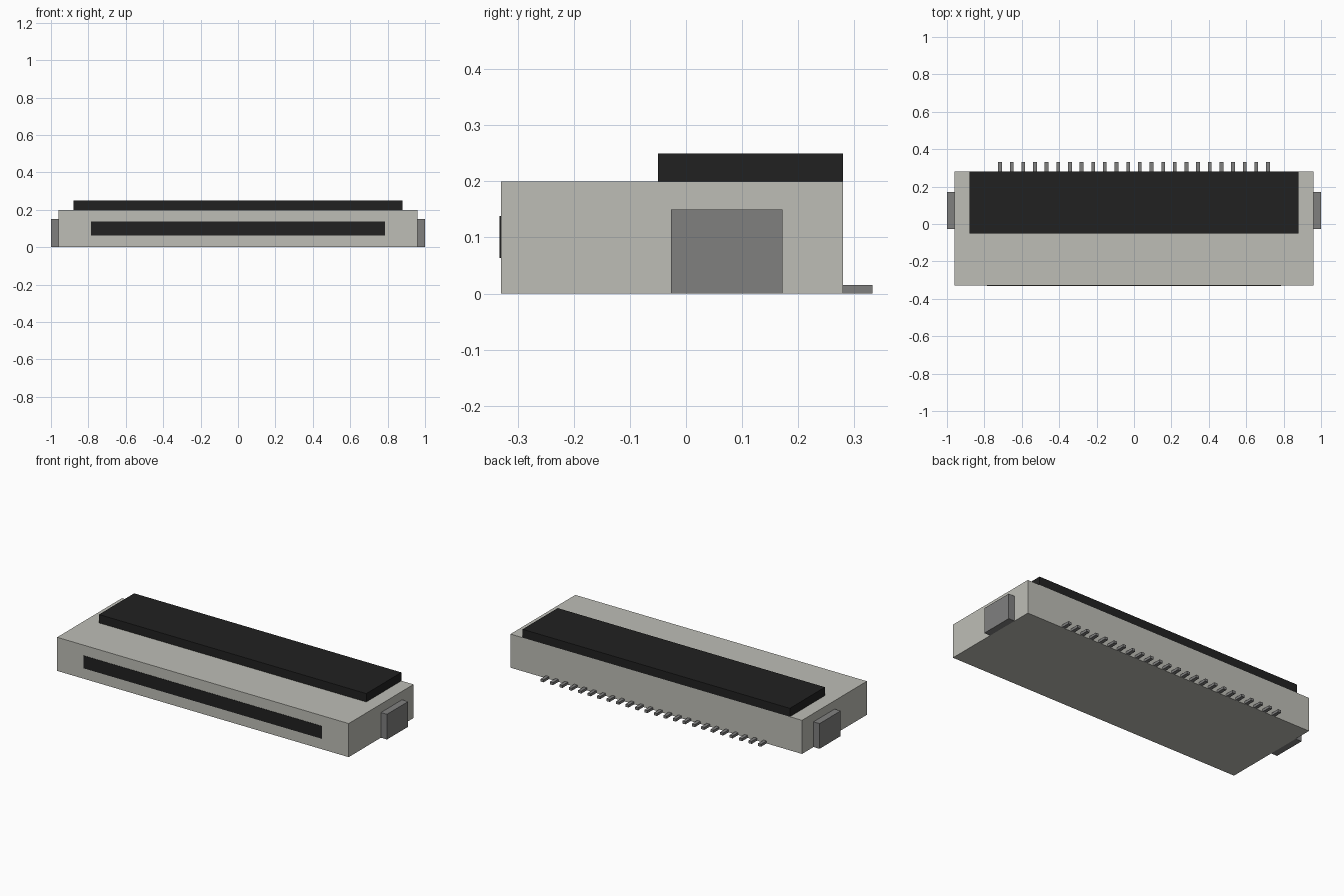
import bpy
import bmesh

cube = bpy.data.objects.get("Cube")
if cube:
    bpy.data.objects.remove(cube, do_unlink=True)


def material(name, colour):
    mat = bpy.data.materials.new(name)
    mat.use_nodes = True
    mat.diffuse_color = (*colour, 1)
    mat.node_tree.nodes["Principled BSDF"].inputs["Base Color"].default_value = (*colour, 1)
    return mat


def box(name, x, y, z, mat):
    """Flat-shaded box from (min, max) ranges on each axis."""
    bm = bmesh.new()
    bmesh.ops.create_cube(bm, size=1)
    for v in bm.verts:
        v.co = [r[0] if c < 0 else r[1] for c, r in zip(v.co, (x, y, z))]
    mesh = bpy.data.meshes.new(name)
    bm.to_mesh(mesh)
    bm.free()
    mesh.materials.append(mat)
    obj = bpy.data.objects.new(name, mesh)
    bpy.context.collection.objects.link(obj)
    return obj


ivory = material("warm grey plastic", (0.515, 0.515, 0.47))
black = material("black plastic", (0.0153, 0.0153, 0.0153))
metal = material("grey metal", (0.216, 0.216, 0.213))

FRONT, BACK = -0.33, 0.28

# Housing, flip latch on top and the cable slot plate on the front
box("housing", (-0.96, 0.96), (FRONT, BACK), (0, 0.2), ivory)
box("latch", (-0.88, 0.88), (-0.05, BACK), (0.2, 0.25), black)
box("cable_slot", (-0.785, 0.785), (FRONT - 0.002, FRONT + 0.002), (0.063, 0.138), black)

# Solder tabs on both ends
box("left_tab", (0.96, 1.0), (-0.027, 0.172), (0, 0.15), metal)
box("right_tab", (-1.0, -0.96), (-0.027, 0.172), (0, 0.15), metal)

# Row of contact pins along the back
PINS, PITCH, HALF = 24, 0.0623, 0.01
for i in range(PINS):
    cx = (i - (PINS - 1) / 2) * PITCH
    box(f"pin_{i + 1}", (cx - HALF, cx + HALF), (BACK, 0.332), (0, 0.015), metal)
